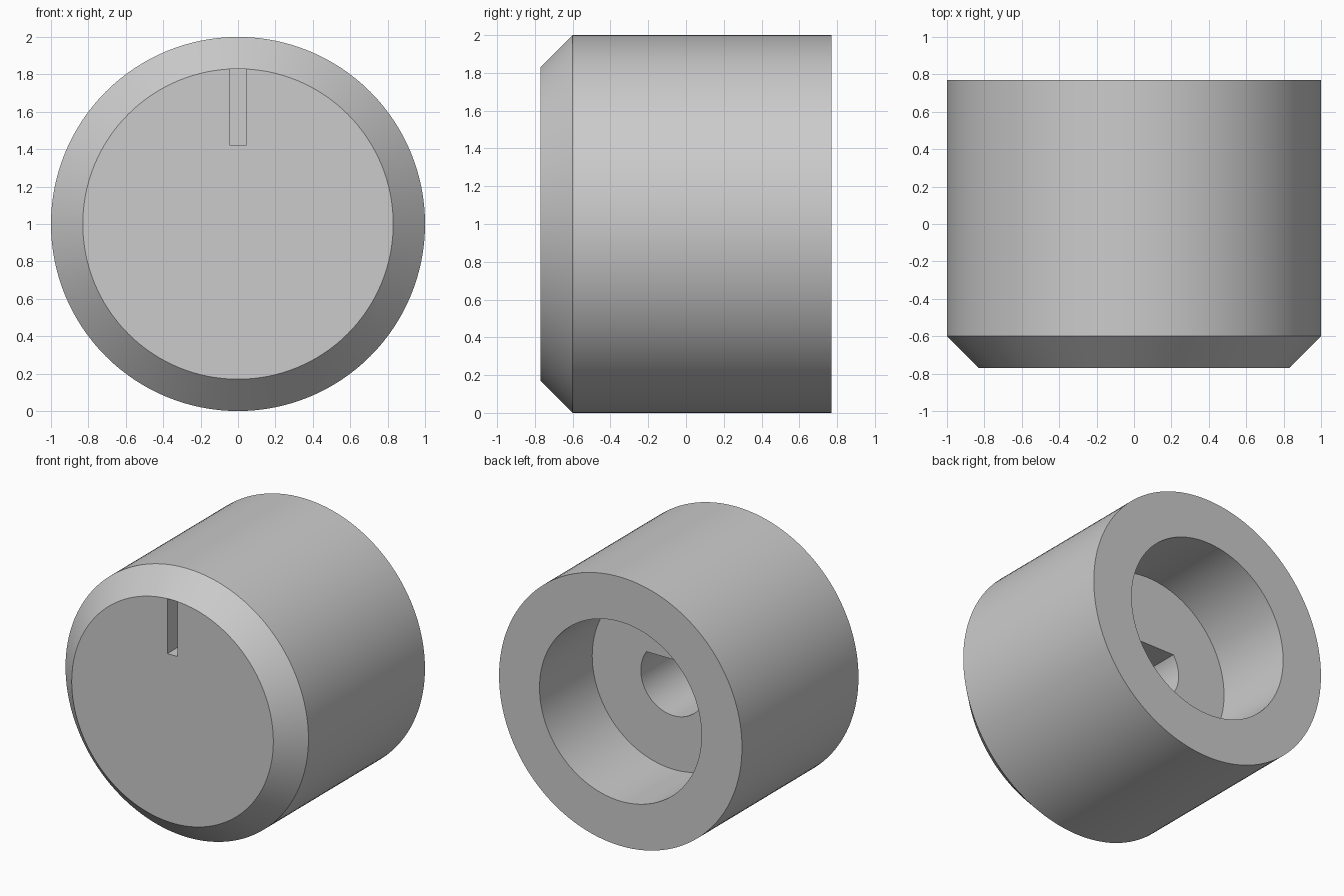
import bpy, bmesh, math

if "Cube" in bpy.data.objects:
    bpy.data.objects.remove(bpy.data.objects["Cube"])

SEG = 128
ZC = 1.0  # height of the knob axis

grey = bpy.data.materials.new("plain grey")
grey.diffuse_color = (0.6, 0.6, 0.6, 1)
grey.use_nodes = True
grey.node_tree.nodes["Principled BSDF"].inputs["Base Color"].default_value = grey.diffuse_color


def make_object(name, bm):
    bmesh.ops.recalc_face_normals(bm, faces=bm.faces)
    mesh = bpy.data.meshes.new(name)
    bm.to_mesh(mesh)
    bm.free()
    mesh.materials.append(grey)
    obj = bpy.data.objects.new(name, mesh)
    bpy.context.collection.objects.link(obj)
    return obj


def lathe(name, profile):
    """Solid of revolution about the y axis from (radius, y) points."""
    bm = bmesh.new()
    rings = []
    for r, y in profile:
        rings.append([bm.verts.new((r * math.cos(2 * math.pi * i / SEG), y,
                                    ZC + r * math.sin(2 * math.pi * i / SEG)))
                      for i in range(SEG)])
    for a, b in zip(rings, rings[1:]):
        for i in range(SEG):
            j = (i + 1) % SEG
            bm.faces.new((a[i], a[j], b[j], b[i]))
    bm.faces.new(rings[0])
    bm.faces.new(rings[-1])
    return make_object(name, bm)


def prism(name, outline, y0, y1):
    """Extrude an (x, z) outline along y."""
    bm = bmesh.new()
    a = [bm.verts.new((x, y0, z)) for x, z in outline]
    b = [bm.verts.new((x, y1, z)) for x, z in outline]
    bm.faces.new(a)
    bm.faces.new(b)
    for i in range(len(a)):
        j = (i + 1) % len(a)
        bm.faces.new((a[i], a[j], b[j], b[i]))
    return make_object(name, bm)


# Chamfered body with the wide bore open at the back
knob = lathe("knob_body", [(0.83, -0.77), (1.0, -0.60), (1.0, 0.77),
                           (0.667, 0.77), (0.667, 0.15)])

# D-shaped shaft hole: circle with a flat at the top
R, FLAT = 0.267, 0.15
start = math.asin(FLAT / R)
sweep = math.pi + 2 * start
d_outline = [(R * math.cos(start - sweep * i / 64), ZC + R * math.sin(start - sweep * i / 64))
             for i in range(65)]
shaft_cutter = prism("shaft_hole_cutter", d_outline, -0.5, 0.3)

# Pointer slot in the front face
slot_cutter = prism("pointer_slot_cutter",
                    [(-0.042, 1.42), (0.042, 1.42), (0.042, 1.828), (-0.042, 1.828)],
                    -0.9, -0.60)

for cutter in (shaft_cutter, slot_cutter):
    cutter.hide_render = True
    mod = knob.modifiers.new(cutter.name, 'BOOLEAN')
    mod.operation = 'DIFFERENCE'
    mod.solver = 'EXACT'
    mod.object = cutter

# Bake the cuts, remove the cutters, then smooth the round walls only
bpy.context.view_layer.update()
deps = bpy.context.evaluated_depsgraph_get()
cut_mesh = bpy.data.meshes.new_from_object(knob.evaluated_get(deps))
knob.modifiers.clear()
knob.data = cut_mesh
for cutter in (shaft_cutter, slot_cutter):
    bpy.data.objects.remove(cutter)

bpy.context.view_layer.objects.active = knob
knob.select_set(True)
bpy.ops.object.shade_smooth_by_angle(angle=math.radians(25))
